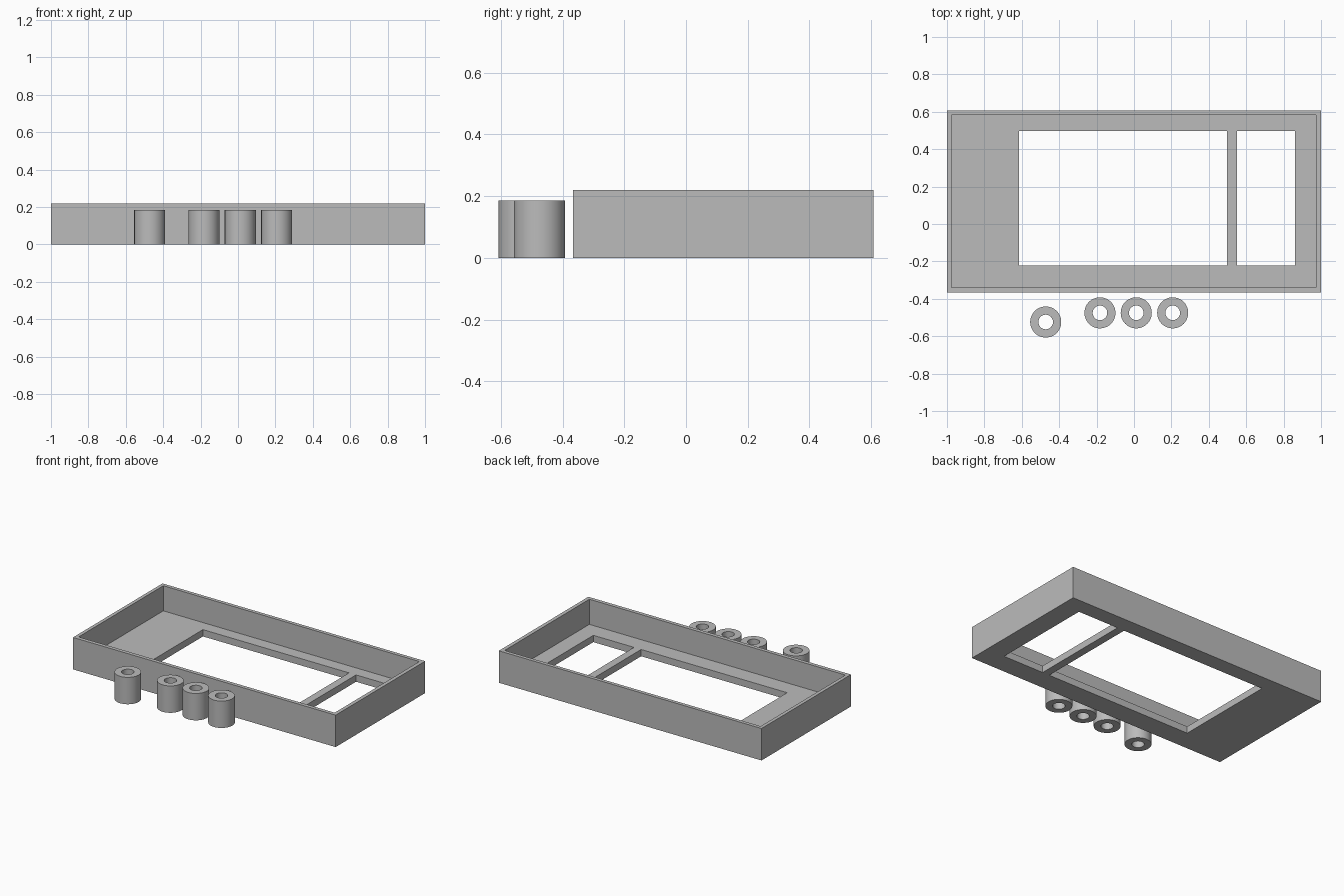
import bpy, bmesh, math
from mathutils import Matrix, Vector

if "Cube" in bpy.data.objects:
    bpy.data.objects.remove(bpy.data.objects["Cube"])

grey = bpy.data.materials.new("plain grey")
grey.diffuse_color = (0.5, 0.5, 0.5, 1)
grey.use_nodes = True
grey.node_tree.nodes["Principled BSDF"].inputs["Base Color"].default_value = grey.diffuse_color


def add_object(name, bm):
    bmesh.ops.recalc_face_normals(bm, faces=bm.faces)
    mesh = bpy.data.meshes.new(name)
    bm.to_mesh(mesh)
    bm.free()
    mesh.materials.append(grey)
    ob = bpy.data.objects.new(name, mesh)
    bpy.context.collection.objects.link(ob)
    return ob


def box(name, x0, x1, y0, y1, z0, z1):
    bm = bmesh.new()
    centre = Vector((x0 + x1, y0 + y1, z0 + z1)) / 2
    size = Matrix.Diagonal((x1 - x0, y1 - y0, z1 - z0, 1))
    bmesh.ops.create_cube(bm, size=1, matrix=Matrix.Translation(centre) @ size)
    return add_object(name, bm)


def cut(target, cutter):
    mod = target.modifiers.new(cutter.name, 'BOOLEAN')
    mod.operation = 'DIFFERENCE'
    mod.solver = 'EXACT'
    mod.object = cutter
    bpy.context.view_layer.objects.active = target
    bpy.ops.object.modifier_apply(modifier=mod.name)
    bpy.data.objects.remove(cutter)


# Open tray: thin walls, thick floor, two windows separated by a crossbar
tray = box("tray", -1, 1, -0.366, 0.607, 0, 0.22)
cut(tray, box("tray_cavity", -0.976, 0.974, -0.34, 0.582, 0.047, 0.3))
cut(tray, box("large_window", -0.615, 0.497, -0.222, 0.497, -0.1, 0.1))
cut(tray, box("small_window", 0.551, 0.861, -0.222, 0.497, -0.1, 0.1))


# Hollow spacers: a rectangular section spun round the axis
def spacer(name, x, y, outer=0.083, inner=0.039, height=0.185, sides=48):
    bm = bmesh.new()
    section = [(inner, 0), (outer, 0), (outer, height), (inner, height)]
    verts = [bm.verts.new((r, 0, z)) for r, z in section]
    edges = [bm.edges.new((verts[i], verts[(i + 1) % 4])) for i in range(4)]
    bmesh.ops.spin(bm, geom=verts + edges, cent=(0, 0, 0), axis=(0, 0, 1),
                   angle=math.tau, steps=sides)
    bmesh.ops.remove_doubles(bm, verts=bm.verts, dist=1e-5)
    ob = add_object(name, bm)
    ob.location = (x, y, 0)
    bpy.ops.object.select_all(action='DESELECT')
    ob.select_set(True)
    bpy.context.view_layer.objects.active = ob
    bpy.ops.object.shade_smooth_by_angle(angle=math.radians(30))


for i, (x, y) in enumerate([(-0.472, -0.524), (-0.182, -0.475),
                            (0.012, -0.475), (0.207, -0.475)]):
    spacer(f"spacer_{i + 1}", x, y)
